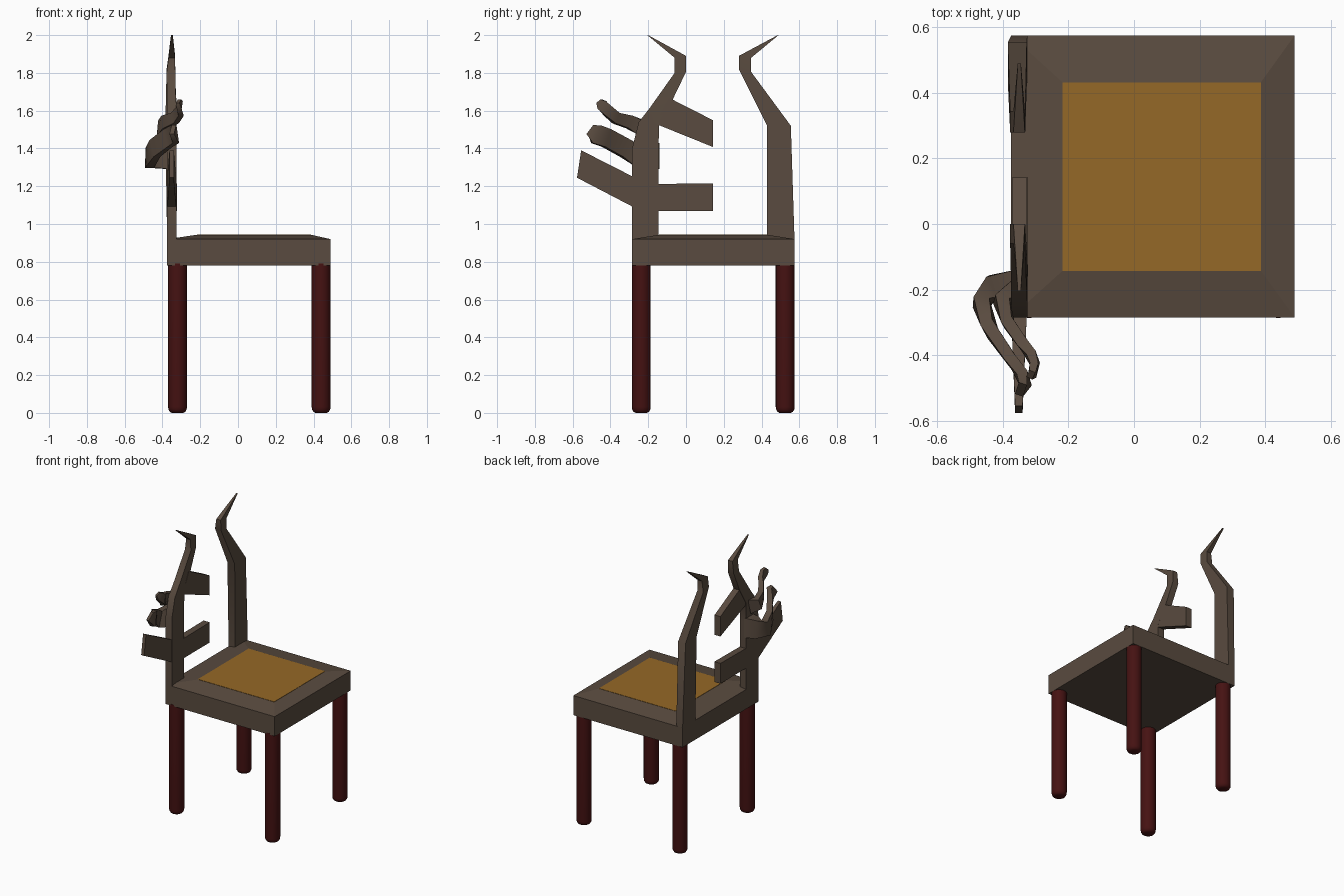
import bpy, bmesh, math
from mathutils import Vector

if "Cube" in bpy.data.objects:
    bpy.data.objects.remove(bpy.data.objects["Cube"])


def material(name, rgb):
    m = bpy.data.materials.new(name)
    m.diffuse_color = (*rgb, 1)
    m.use_nodes = True
    m.node_tree.nodes["Principled BSDF"].inputs["Base Color"].default_value = m.diffuse_color
    return m


WOOD = material("dark wood", (0.1, 0.07, 0.05))
RED = material("red lacquer", (0.06, 0.006, 0.006))
GOLD = material("gold cloth", (0.3, 0.14, 0.02))


def loft(name, rings, mat, smooth=None):
    """Skin a list of equal-length rings and cap both ends."""
    bm = bmesh.new()
    loops = [[bm.verts.new(p) for p in r] for r in rings]
    n = len(loops[0])
    for a, b in zip(loops, loops[1:]):
        for i in range(n):
            j = (i + 1) % n
            bm.faces.new((a[i], a[j], b[j], b[i]))
    bm.faces.new(loops[0])
    bm.faces.new(loops[-1])
    bmesh.ops.recalc_face_normals(bm, faces=bm.faces)
    me = bpy.data.meshes.new(name)
    bm.to_mesh(me)
    bm.free()
    me.materials.append(mat)
    ob = bpy.data.objects.new(name, me)
    bpy.context.collection.objects.link(ob)
    if smooth:
        bpy.ops.object.select_all(action='DESELECT')
        ob.select_set(True)
        bpy.context.view_layer.objects.active = ob
        bpy.ops.object.shade_smooth_by_angle(angle=math.radians(smooth))
    return ob


def rect(x0, x1, y0, y1, z):
    return [(x0, y0, z), (x1, y0, z), (x1, y1, z), (x0, y1, z)]


def side_ring(x0, x1, a, b):
    """Ring across the thickness between two (y, z) points."""
    return [(x0, *a), (x1, *a), (x1, *b), (x0, *b)]


def branch(name, path):
    """Bent square limb; path rows are x, y, z, half width, half height."""
    pts = [Vector(p[:3]) for p in path]
    rings = []
    for i, p in enumerate(pts):
        t = (pts[min(i + 1, len(pts) - 1)] - pts[max(i - 1, 0)]).normalized()
        s = t.cross(Vector((0, 0, 1))).normalized() * path[i][3]
        u = s.cross(t).normalized() * path[i][4]
        rings.append([p - s - u, p + s - u, p + s + u, p - s + u])
    return loft(name, rings, WOOD, 50)


# Seat with a low bevelled top, and its inset panel
loft("seat", [rect(-.375, .49, -.285, .575, .78),
              rect(-.375, .49, -.285, .575, .92),
              rect(-.218, .387, -.143, .432, .943)], WOOD)
loft("seat_panel", [rect(-.218, .387, -.143, .432, .935),
                    rect(-.218, .387, -.143, .432, .945)], GOLD)

# Round legs with softened feet
for xn, x in (("back", -.32), ("front", .44)):
    for yn, y in (("left", -.237), ("right", .525)):
        rings = []
        for r, z in ((.03, 0), (.041, .006), (.048, .018), (.05, .032), (.05, .79)):
            rings.append([(x + r * math.cos(k * math.tau / 24),
                           y + r * math.sin(k * math.tau / 24), z) for k in range(24)])
        loft(f"{xn}_leg_{yn}", rings, RED, 40)

# Horn-shaped back posts
loft("back_post_left", [
    side_ring(-.375, -.325, (-.285, .90), (-.145, .90)),
    side_ring(-.375, -.325, (-.285, 1.40), (-.145, 1.40)),
    side_ring(-.375, -.325, (-.25, 1.54), (-.143, 1.54)),
    side_ring(-.375, -.328, (-.195, 1.61), (-.07, 1.66)),
    side_ring(-.378, -.332, (-.06, 1.80), (0, 1.805)),
    side_ring(-.368, -.333, (-.06, 1.88), (0, 1.89)),
    side_ring(-.355, -.345, (-.205, 2.0), (-.197, 1.998))], WOOD, 50)
loft("back_post_right", [
    side_ring(-.375, -.325, (.43, .90), (.575, .90)),
    side_ring(-.385, -.327, (.43, 1.52), (.555, 1.52)),
    side_ring(-.378, -.332, (.28, 1.82), (.345, 1.805)),
    side_ring(-.368, -.333, (.28, 1.89), (.345, 1.88)),
    side_ring(-.355, -.345, (.482, 1.998), (.49, 2.0))], WOOD, 50)

# Broken rails pointing inwards
loft("lower_rail_stub", [side_ring(-.372, -.324, (-.16, 1.07), (-.16, 1.212)),
                         side_ring(-.372, -.324, (.142, 1.07), (.142, 1.215))], WOOD)
loft("upper_rail_stub", [side_ring(-.372, -.326, (-.16, 1.53), (-.09, 1.668)),
                         side_ring(-.372, -.326, (.142, 1.408), (.142, 1.55))], WOOD)

# Outward plank and two twisting branches
loft("outer_plank", [side_ring(-.375, -.327, (-.27, 1.085), (-.27, 1.245)),
                     side_ring(-.363, -.34, (-.577, 1.245), (-.555, 1.39))], WOOD)
branch("lower_branch", [
    (-.36, -.185, 1.36, .045, .07), (-.43, -.19, 1.36, .035, .065),
    (-.467, -.24, 1.35, .024, .055), (-.44, -.32, 1.40, .02, .05),
    (-.37, -.42, 1.455, .017, .05), (-.335, -.475, 1.475, .017, .052),
    (-.345, -.505, 1.50, .013, .03)])
branch("upper_branch", [
    (-.36, -.20, 1.50, .03, .05), (-.405, -.235, 1.51, .022, .04),
    (-.385, -.30, 1.54, .018, .035), (-.335, -.37, 1.56, .017, .03),
    (-.308, -.41, 1.595, .015, .03), (-.308, -.445, 1.63, .013, .03),
    (-.315, -.46, 1.65, .01, .015)])
